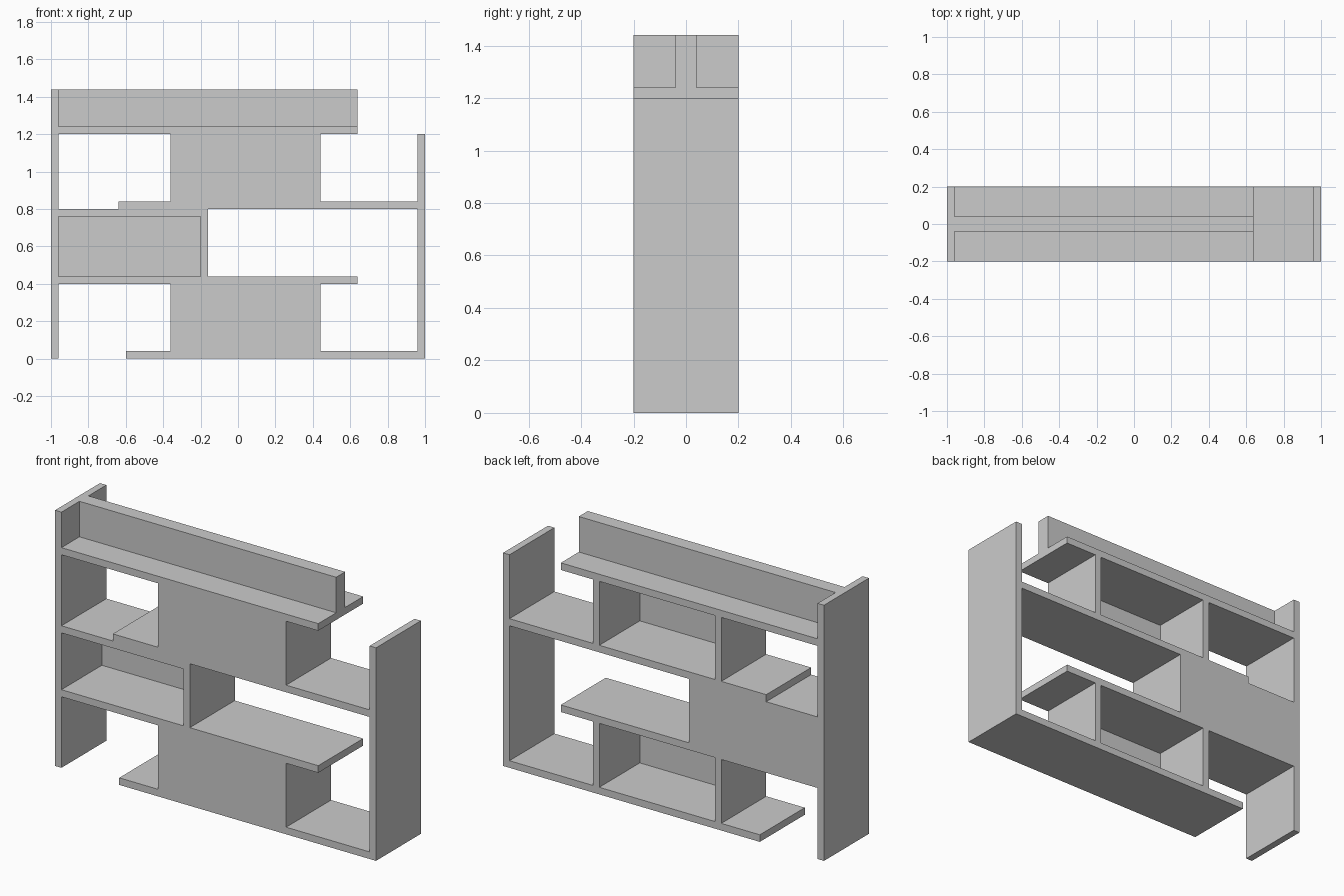
import bpy
import bmesh

cube = bpy.data.objects.get("Cube")
if cube:
    bpy.data.objects.remove(cube, do_unlink=True)

T = 0.04   # board thickness
D = 0.2    # half depth

grey = bpy.data.materials.new("plain_grey")
grey.use_nodes = True
colour = (0.6, 0.6, 0.6, 1)
grey.diffuse_color = colour
grey.node_tree.nodes["Principled BSDF"].inputs["Base Color"].default_value = colour


def board(name, x0, x1, z0, z1, y0=-D, y1=D):
    """Flat board given by its extents."""
    bm = bmesh.new()
    bmesh.ops.create_cube(bm, size=1)
    for v in bm.verts:
        v.co.x = x1 if v.co.x > 0 else x0
        v.co.y = y1 if v.co.y > 0 else y0
        v.co.z = z1 if v.co.z > 0 else z0
    mesh = bpy.data.meshes.new(name)
    bm.to_mesh(mesh)
    bm.free()
    mesh.materials.append(grey)
    obj = bpy.data.objects.new(name, mesh)
    bpy.context.collection.objects.link(obj)


def shelf(name, x0, x1, z):
    board(name, x0, x1, z, z + T)


# Tall and short side panels
board("right_side_panel", -1, -1 + T, 0, 1.44)
board("left_side_panel", 1 - T, 1, 0, 1.2)

# Shelves, staggered between the two sides
shelf("bottom_shelf", -0.6, 1 - T, 0)
shelf("lower_shelf", -1 + T, 0.64, 0.4)
shelf("cubby_roof", -1 + T, -0.16, 0.76)
shelf("upper_shelf", -0.64, 1 - T, 0.8)
shelf("top_shelf", -1 + T, 0.64, 1.2)

# Upright rail along the middle of the top
board("top_rail", -1 + T, 0.64, 1.2 + T, 1.44, -T, T)

# Two cubbies closed at the front, open at the back
for level, z in (("lower", T), ("upper", 0.8 + T)):
    top = z + 0.36
    board(level + "_front_panel", -0.36 + T, 0.44 - T, z, top, -D, -D + T)
    board(level + "_right_divider", -0.36, -0.36 + T, z, top)
    board(level + "_left_divider", 0.44 - T, 0.44, z, top)

# Middle cubby closed at the back, open at the front
board("middle_back_panel", -1 + T, -0.2, 0.4 + T, 0.76, D - T, D)
board("middle_divider", -0.2, -0.16, 0.4 + T, 0.76)
